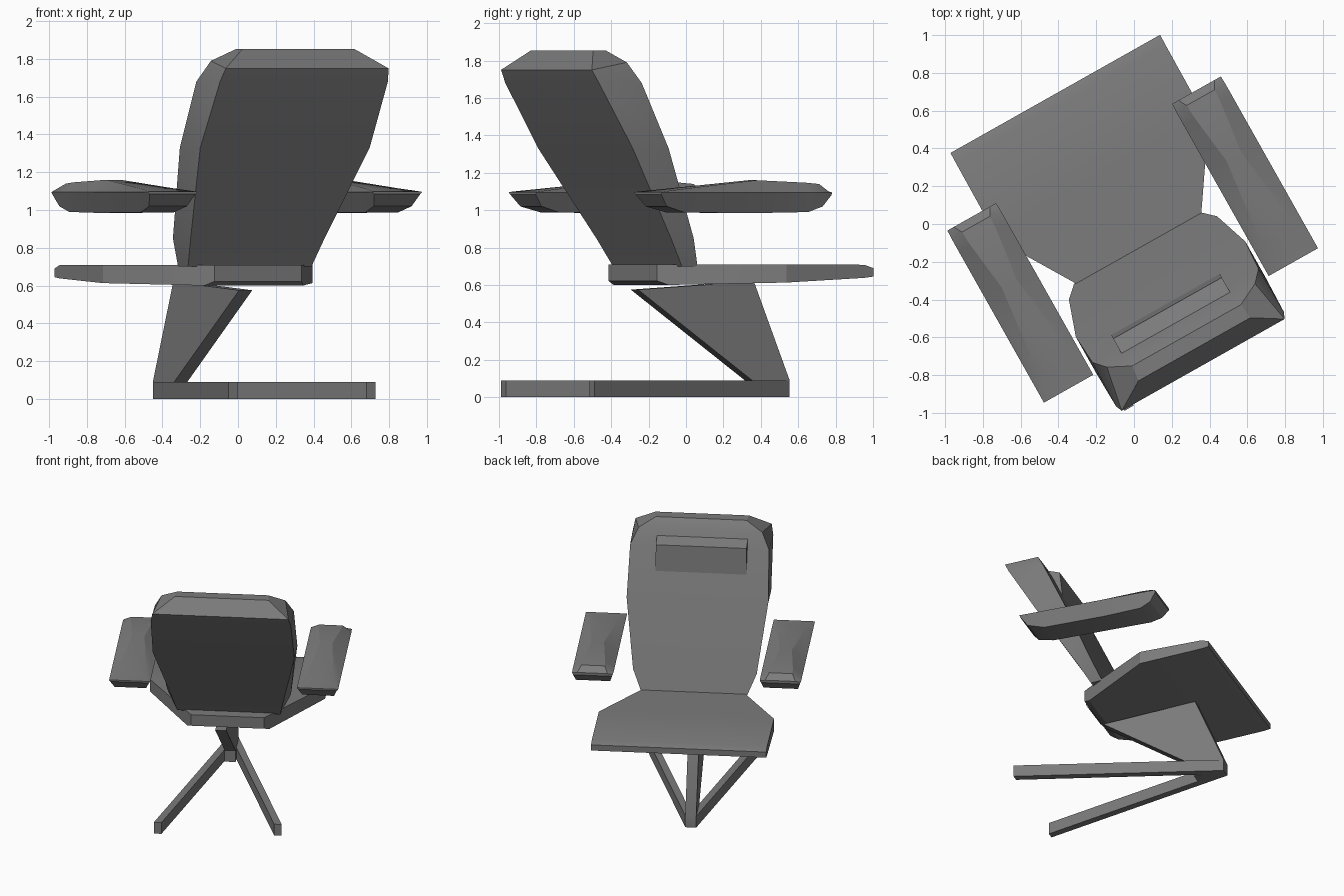
import bpy, bmesh, math
from mathutils import Matrix, Vector

if "Cube" in bpy.data.objects:
    bpy.data.objects.remove(bpy.data.objects["Cube"], do_unlink=True)

grey = bpy.data.materials.new("neutral grey")
grey.use_nodes = True
tone = (0.2, 0.2, 0.2, 1)
grey.diffuse_color = tone
grey.node_tree.nodes["Principled BSDF"].inputs["Base Color"].default_value = tone

# Parts are laid out with the chair facing local +y, then the chair is turned
TURN = Matrix.Rotation(math.radians(29.4), 4, "Z")


def finish(name, bm):
    bmesh.ops.recalc_face_normals(bm, faces=bm.faces)
    bm.transform(TURN)
    mesh = bpy.data.meshes.new(name)
    bm.to_mesh(mesh)
    bm.free()
    mesh.materials.append(grey)
    obj = bpy.data.objects.new(name, mesh)
    bpy.context.collection.objects.link(obj)
    bpy.ops.object.select_all(action="DESELECT")
    obj.select_set(True)
    bpy.context.view_layer.objects.active = obj
    bpy.ops.object.shade_smooth_by_angle(angle=math.radians(25))
    return obj


def loft(name, rings):
    """Skin a list of equal-length rings and cap both ends."""
    bm = bmesh.new()
    rows = [[bm.verts.new(p) for p in ring] for ring in rings]
    n = len(rows[0])
    for r, s in zip(rows, rows[1:]):
        for i in range(n):
            j = (i + 1) % n
            bm.faces.new((r[i], r[j], s[j], s[i]))
    bm.faces.new(rows[0])
    bm.faces.new(rows[-1])
    return finish(name, bm)


def side_prism(name, profile, centre, half):
    """Extrude a (y, z) profile sideways."""
    return loft(name, [[(centre + s * half, y, z) for y, z in profile] for s in (-1, 1)])


# Seat: y, half width, centre, top z, bottom z
seat = [(0.805, 0.637, -0.025, 0.69, 0.645), (0.75, 0.637, -0.026, 0.708, 0.638),
        (0.275, 0.637, -0.03, 0.71, 0.613), (-0.25, 0.3, -0.045, 0.71, 0.6),
        (-0.3, 0.265, -0.047, 0.71, 0.622)]
loft("seat", [[(c - h, y, t), (c + h, y, t), (c + h, y, b), (c - h, y, b)]
              for y, h, c, t, b in seat])

# Backrest: front half width, y, z, then back half width, y, z
back = [(0.385, -0.12, 0.7, 0.375, -0.21, 0.7),
        (0.45, -0.18, 0.85, 0.407, -0.295, 0.85),
        (0.515, -0.37, 1.33, 0.515, -0.59, 1.33),
        (0.505, -0.53, 1.68, 0.51, -0.795, 1.68),
        (0.45, -0.59, 1.79, 0.495, -0.83, 1.75),
        (0.33, -0.65, 1.853, 0.34, -0.735, 1.853)]
loft("backrest", [[(-0.047 - f, fy, fz), (-0.047 + f, fy, fz),
                   (-0.047 + b, by, bz), (-0.047 - b, by, bz)]
                  for f, fy, fz, b, by, bz in back])

# Head pillow
side_prism("head_pillow", [(-0.61, 1.76), (-0.475, 1.71), (-0.445, 1.44), (-0.6, 1.4)],
           -0.064, 0.33)

# Armrests: y, rim half width, crown half width, crown z, base half width, base z
arm = [(0.455, 0.148, 0.11, 1.1, 0.14, 1.08),
       (0.41, 0.15, 0.085, 1.14, 0.125, 1.02),
       (0.33, 0.15, 0.08, 1.147, 0.11, 0.99),
       (0.05, 0.15, 0.045, 1.16, 0.1, 0.985),
       (-0.42, 0.15, 0.1, 1.115, 0.1, 0.987),
       (-0.54, 0.15, 0.13, 1.103, 0.115, 1.02),
       (-0.59, 0.15, 0.147, 1.097, 0.14, 1.085)]
for name, centre in (("right_armrest", -0.73), ("left_armrest", 0.636)):
    loft(name, [[(centre - r, y, 1.095), (centre - t, y, tz), (centre + t, y, tz),
                 (centre + r, y, 1.095), (centre + b, y, bz), (centre - b, y, bz)]
                for y, r, t, tz, b, bz in arm])

# Slanted fin that carries the seat
side_prism("support_fin", [(0.67, 0.0), (0.67, 0.09), (0.45, 0.62), (-0.26, 0.575), (0.44, 0.09),
                           (0.44, 0.0)], -0.1, 0.04)

# Floor bars spreading backwards from the foot of the fin
for name, side, end in (("right_floor_bar", -1, (-0.53, -0.837)),
                        ("left_floor_bar", 1, (0.395, -0.784))):
    tip = Vector((-0.1 + side * 0.04, 0.667))
    end = Vector(end)
    inner = Vector((-side * 0.055, 0))
    plan = [tip, end, end + inner, tip + inner]
    loft(name, [[(p.x, p.y, z) for p in plan] for z in (0, 0.09)])
